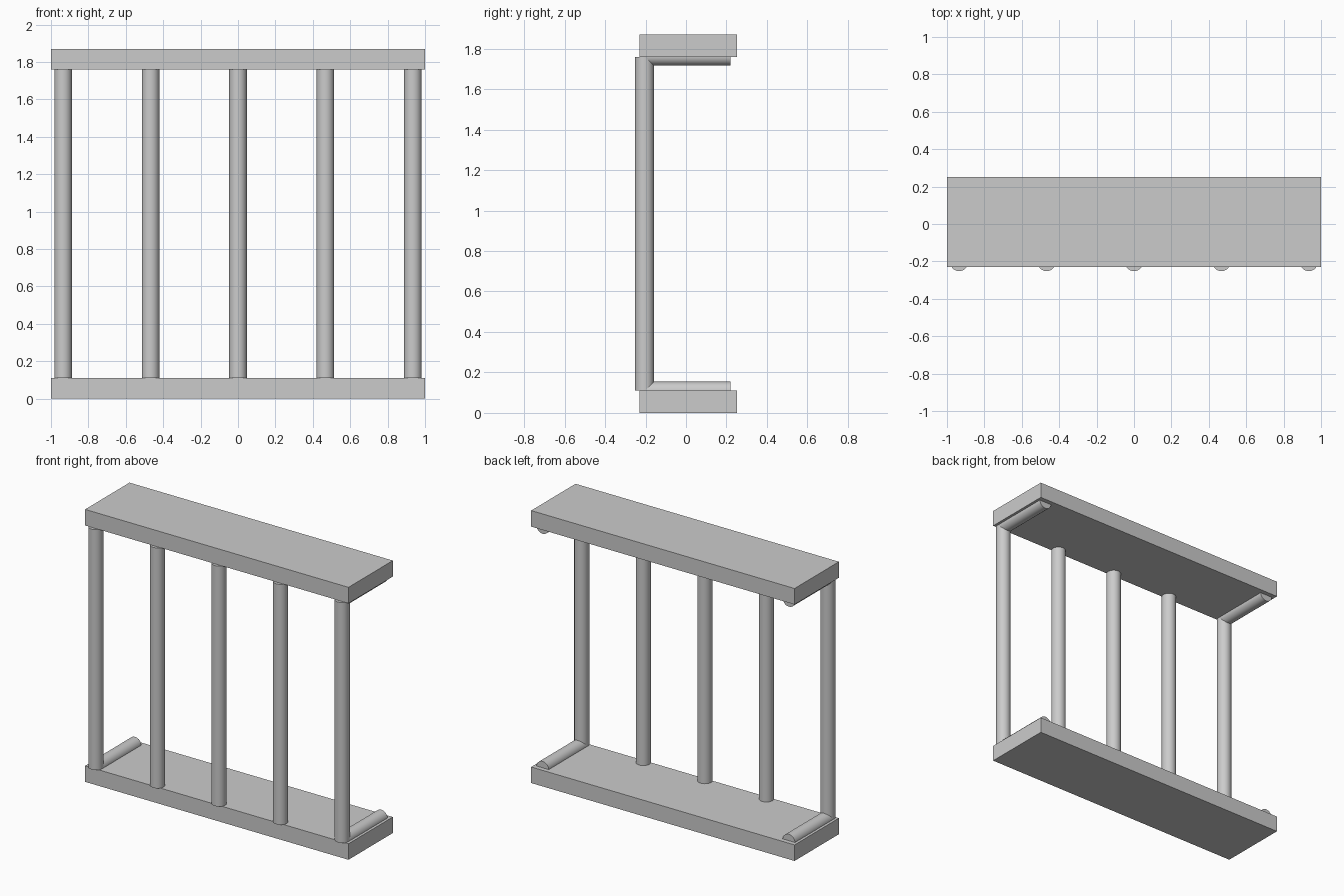
import bpy
from math import pi

cube = bpy.data.objects.get("Cube")
if cube:
    bpy.data.objects.remove(cube, do_unlink=True)

GREY = (0.6, 0.6, 0.6, 1.0)
grey = bpy.data.materials.new("plain grey")
grey.use_nodes = True
grey.diffuse_color = GREY
grey.node_tree.nodes["Principled BSDF"].inputs["Base Color"].default_value = GREY

SLAB = 0.11          # slab thickness
HEIGHT = 1.87        # overall height
RADIUS = 0.047       # post and rod radius
POST_X = 0.935       # outermost post
POST_Y = -0.205      # line of posts
ROD_END = 0.22       # back end of the side rods


def finish(name):
    obj = bpy.context.object
    obj.name = name
    obj.data.materials.append(grey)
    return obj


def slab(name, z):
    bpy.ops.mesh.primitive_cube_add(size=1, location=(0, 0.0105, z))
    obj = finish(name)
    obj.scale = (2, 0.481, SLAB)
    bpy.ops.object.transform_apply(location=False, rotation=False, scale=True)


def bar(name, location, length, tilt=0):
    bpy.ops.mesh.primitive_cylinder_add(vertices=32, radius=RADIUS, depth=length,
                                        location=location, rotation=(tilt, 0, 0))
    finish(name)
    bpy.ops.object.shade_smooth_by_angle()


# Base and top slabs
slab("bottom_slab", SLAB / 2)
slab("top_slab", HEIGHT - SLAB / 2)

# Row of upright posts along the front
for i in range(5):
    x = POST_X * (i - 2) / 2
    bar(f"post_{i + 1}", (x, POST_Y, HEIGHT / 2), HEIGHT - 2 * SLAB)

# Side rods half sunk into the slabs, running back from the end posts
for side, x in (("right", -POST_X), ("left", POST_X)):
    for level, z in (("bottom", SLAB - 0.003), ("top", HEIGHT - SLAB + 0.003)):
        bar(f"{level}_{side}_rod", (x, (POST_Y + ROD_END) / 2, z),
            ROD_END - POST_Y, pi / 2)
